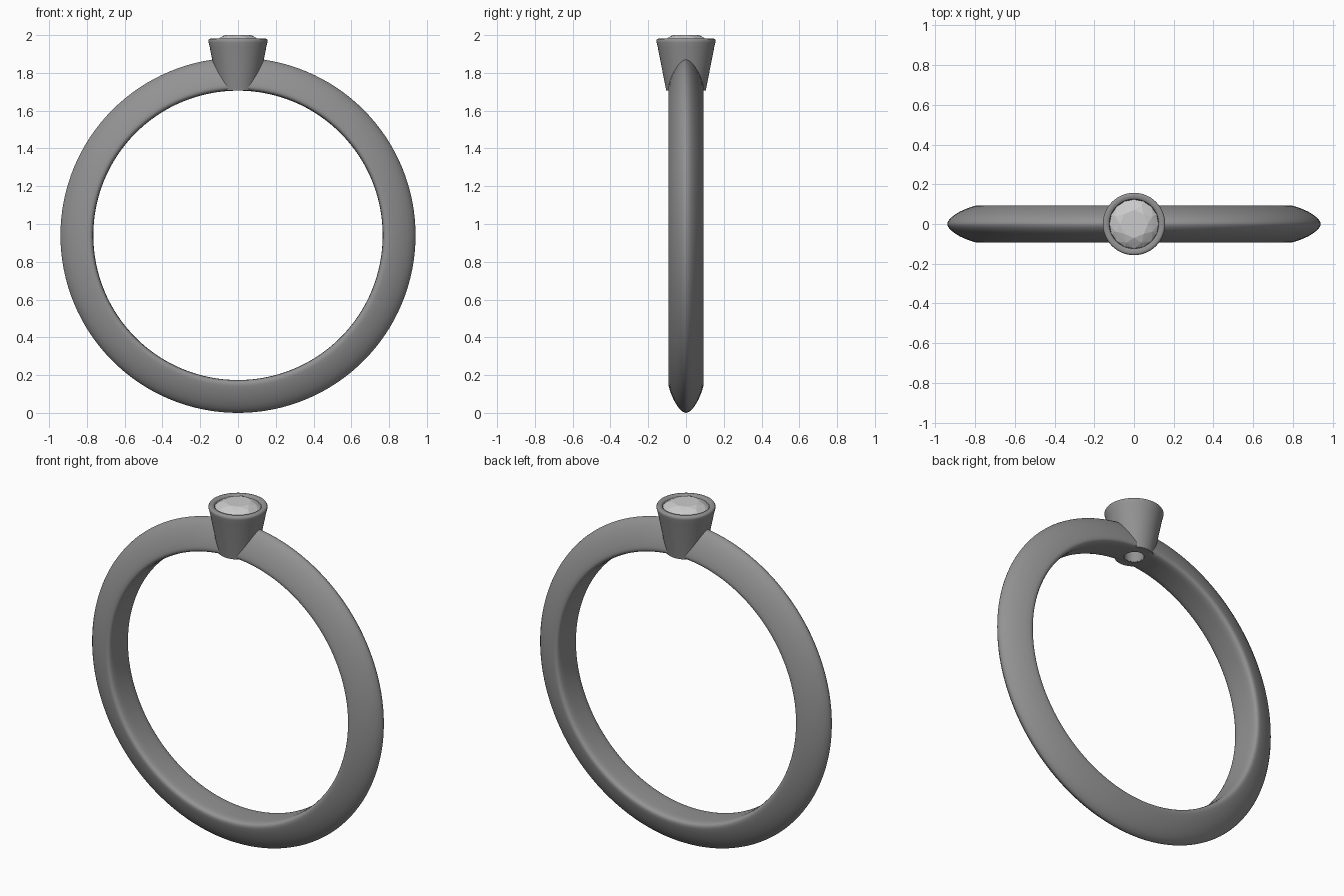
import bpy, bmesh, math
from mathutils import Matrix, Vector

if "Cube" in bpy.data.objects:
    bpy.data.objects.remove(bpy.data.objects["Cube"])


def material(name, grey):
    mat = bpy.data.materials.new(name)
    mat.diffuse_color = (grey, grey, grey, 1)
    mat.use_nodes = True
    mat.node_tree.nodes["Principled BSDF"].inputs["Base Color"].default_value = mat.diffuse_color
    return mat


metal = material("dark_metal", 0.29)
clear = material("clear_stone", 1.0)


def add(name, bm, mat):
    me = bpy.data.meshes.new(name)
    bm.to_mesh(me)
    bm.free()
    ob = bpy.data.objects.new(name, me)
    bpy.context.collection.objects.link(ob)
    me.materials.append(mat)
    return ob


def lathe(name, profile, steps, matrix=Matrix(), closed=True):
    """Revolve an (r, z) outline about z, then place it with a matrix."""
    bm = bmesh.new()
    rings = []
    for i in range(steps):
        a = 2 * math.pi * i / steps
        rings.append([bm.verts.new((r * math.cos(a), r * math.sin(a), z)) for r, z in profile])
    n = len(profile)
    for i in range(steps):
        p, q = rings[i], rings[(i + 1) % steps]
        for j in range(n if closed else n - 1):
            k = (j + 1) % n
            bm.faces.new((p[j], q[j], q[k], p[k]))
    if not closed:
        for j in (0, n - 1):
            bm.faces.new([ring[j] for ring in rings])
    bmesh.ops.recalc_face_normals(bm, faces=bm.faces)
    bm.transform(matrix)
    return add(name, bm, metal)


def activate(ob):
    bpy.ops.object.select_all(action='DESELECT')
    ob.select_set(True)
    bpy.context.view_layer.objects.active = ob


def smooth(ob, angle):
    activate(ob)
    bpy.ops.object.shade_smooth_by_angle(angle=math.radians(angle))


# Band: flat inside, softened edges, outside tapering to a rounded ridge
half = [(0.766, 0.0), (0.766, 0.045), (0.7675, 0.068), (0.771, 0.082), (0.777, 0.090),
        (0.787, 0.093), (0.80, 0.0915), (0.825, 0.084), (0.85, 0.0745), (0.875, 0.063),
        (0.90, 0.048), (0.92, 0.033), (0.933, 0.018), (0.938, 0.008), (0.94, 0.0)]
outline = half + [(r, -y) for r, y in reversed(half[1:-1])]
place = Matrix.Translation((0, 0, 0.94)) @ Matrix.Rotation(math.pi / 2, 4, 'X')
band = lathe("band", outline, 128, place)

# Bezel: tapered cup with a rolled rim, a stone seat and a through hole
cavity = [(0.053, 1.708), (0.053, 1.80), (0.119, 1.945), (0.123, 1.955), (0.124, 1.974)]
cup = [(0.105, 1.708), (0.150, 1.938), (0.156, 1.962), (0.157, 1.972),
       (0.153, 1.979), (0.146, 1.981), (0.130, 1.980)]
bezel = lathe("bezel", cup + cavity[::-1], 64)

# Drill the cup's cavity through the band
cutter = lathe("cavity_cutter", [(0.054, 1.6)] + [(r + 0.001, z) for r, z in cavity[1:]]
               + [(0.125, 2.1)], 64, closed=False)
cutter.hide_render = True
activate(band)
mod = band.modifiers.new("drill", 'BOOLEAN')
mod.operation, mod.object, mod.solver = 'DIFFERENCE', cutter, 'EXACT'
bpy.ops.object.modifier_apply(modifier=mod.name)
bpy.data.objects.remove(cutter)
smooth(band, 50)
smooth(bezel, 50)

# Stone: hull of facet rings gives a brilliant cut
bm = bmesh.new()
for r, z, n, turn in [(0.07, 2.0, 8, 0), (0.101, 1.987, 8, 0.5), (0.124, 1.968, 16, 0),
                      (0.124, 1.958, 16, 0), (0.06, 1.865, 8, 0.5)]:
    for i in range(n):
        a = 2 * math.pi * (i + turn) / n
        bm.verts.new((r * math.cos(a), r * math.sin(a), z))
bm.verts.new(Vector((0, 0, 1.80)))
bmesh.ops.convex_hull(bm, input=bm.verts)
bmesh.ops.recalc_face_normals(bm, faces=bm.faces)
stone = add("stone", bm, clear)
